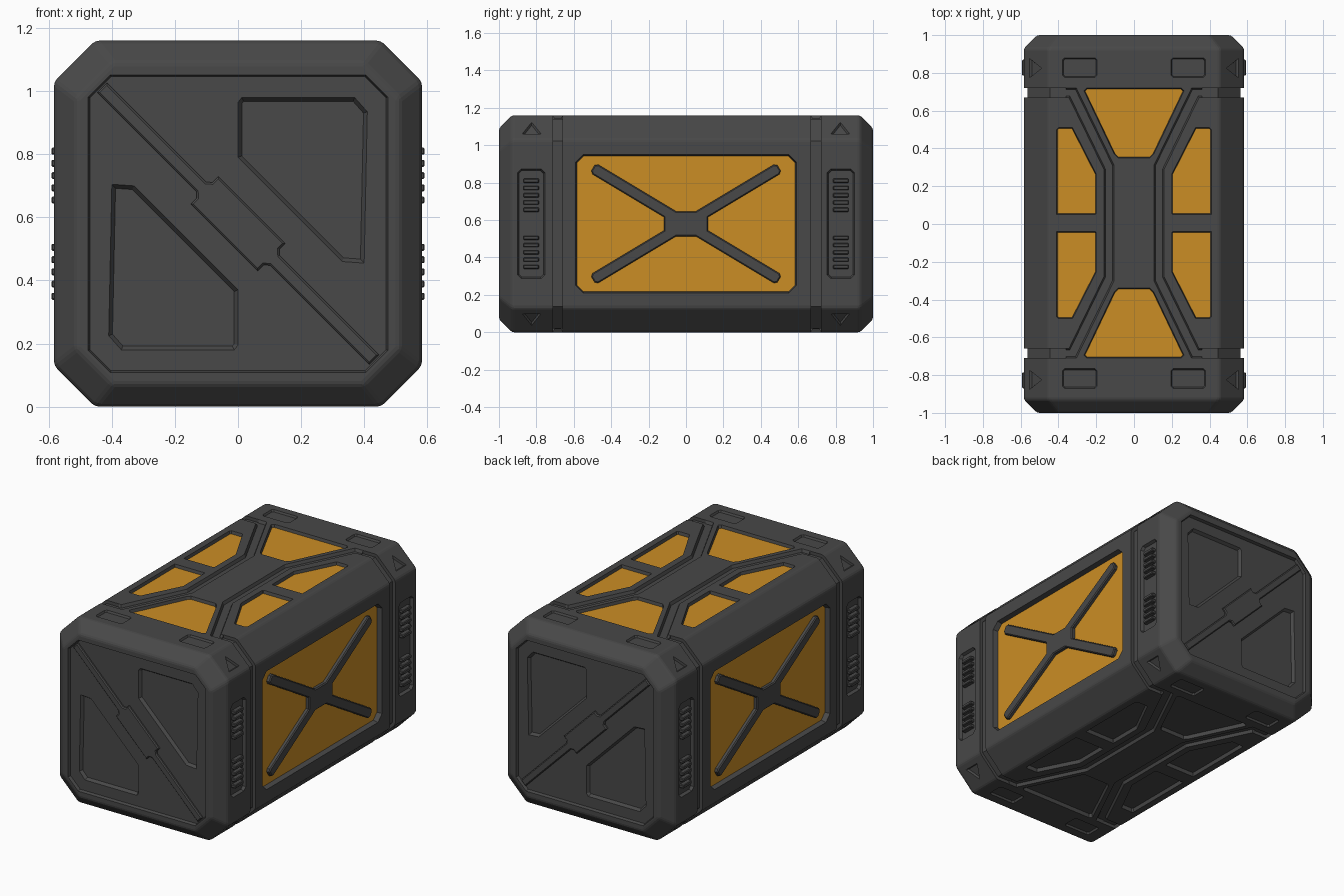
import bpy, bmesh, math
from mathutils import Vector

if "Cube" in bpy.data.objects:
    bpy.data.objects.remove(bpy.data.objects["Cube"])

W, H, CZ = 0.583, 1.16, 0.58          # half width, height, mid height


def material(name, rgb):
    m = bpy.data.materials.new(name)
    m.diffuse_color = (*rgb, 1)
    m.use_nodes = True
    m.node_tree.nodes["Principled BSDF"].inputs["Base Color"].default_value = m.diffuse_color
    return m


GREY = material("dark grey", (0.065, 0.065, 0.065))
AMBER = material("amber yellow", (0.6, 0.27, 0.018))


def offset(poly, d):
    """Shrink a polygon inward by d with mitred corners."""
    pts = [Vector(p) for p in poly]
    n = len(pts)
    area = sum(pts[i].x * pts[(i + 1) % n].y - pts[(i + 1) % n].x * pts[i].y for i in range(n))
    s = 1 if area > 0 else -1
    out = []
    for i in range(n):
        a = (pts[i] - pts[i - 1]).normalized()
        b = (pts[(i + 1) % n] - pts[i]).normalized()
        na, nb = Vector((-a.y, a.x)) * s, Vector((-b.y, b.x)) * s
        out.append(pts[i] + (na + nb) * (d / (1 + na.dot(nb))))
    return out


def prism(bm, poly, rings, place):
    """Closed prism; rings = (depth, inset); place maps (u, v, depth) to space."""
    loops = [[bm.verts.new(place(p[0], p[1], d)) for p in offset(poly, k)] for d, k in rings]
    n = len(poly)
    fs = [bm.faces.new(loops[0]), bm.faces.new(loops[-1])]
    for a, b in zip(loops, loops[1:]):
        fs += [bm.faces.new((a[i], a[(i + 1) % n], b[(i + 1) % n], b[i])) for i in range(n)]
    bmesh.ops.recalc_face_normals(bm, faces=fs)


def cut(bm, poly, d1, place, d0=0.0, inset=0.01):
    prism(bm, poly, [(d0 - 0.05, 0), (d0, 0), (d1, inset)], place)


def plate(bm, poly, floor, top, place, edge=0.006):
    prism(bm, poly, [(floor, 0), (top + edge, 0), (top, edge)], place)


def finish(bm, name, mat):
    me = bpy.data.meshes.new(name)
    bm.to_mesh(me)
    bm.free()
    me.materials.append(mat)
    ob = bpy.data.objects.new(name, me)
    bpy.context.collection.objects.link(ob)
    return ob


def octagon(hx, hy, c, cx=0, cy=0):
    return [(cx + x, cy + y) for x, y in (
        (hx - c, -hy), (hx, c - hy), (hx, hy - c), (hx - c, hy),
        (c - hx, hy), (-hx, hy - c), (-hx, c - hy), (c - hx, -hy))]


def flip(poly, sx, sy):
    return [(sx * x, sy * y) for x, y in poly]


# Placement on each kind of face (v on sides and ends is measured from mid height)
def on_top(s):
    return lambda u, v, d: (u, v + 0.005, CZ + s * (CZ - d))


def on_side(s):
    return lambda u, v, d: (s * (W - d), u, CZ + v)


def on_end(s):
    return lambda u, v, d: (u, s * (1 - d), CZ + v)


def on_corner(sx, sz):
    r = math.sqrt(0.5)
    return lambda u, v, d: (sx * (0.518 - r * d - r * v), u, CZ + sz * (0.515 - r * d + r * v))


S = (-1, 1)
QUADS = [(x, y) for x in S for y in S]

# Profiles
trapezoid = [(.25, .715), (.265, .70), (.105, .365), (.085, .345),
             (-.085, .345), (-.105, .365), (-.265, .70), (-.25, .715)]
window = [(.205, .045), (.41, .045), (.41, .495), (.40, .505), (.325, .505), (.20, .26), (.20, .05)]
half_groove = [(.42, .715), (.305, .715), (.105, .305)]
inner_groove = [(.16, .285), (.345, .665), (.42, .665)]
groove = (half_groove + flip(half_groove, 1, -1)[::-1]
          + flip(inner_groove, 1, -1)[::-1] + inner_groove)
side_panel = octagon(.59, .37, .04)
end_panel = [(0, .385), (.012, .40), (.37, .40), (.41, .355), (.40, -.125), (.33, -.12), (0, .21)]
triangle = [(-.05, -.048), (.05, -.048), (0, .04)]

# Body: chamfered block with tapered ends
bm = bmesh.new()
rings = []
for y, hx, hz, c in ((-1, .512, .51, .115), (-.93, W, CZ, .13), (.93, W, CZ, .13), (1, .512, .51, .115)):
    rings.append([bm.verts.new((p[0], y, CZ + p[1])) for p in octagon(hx, hz, c)])
for a, b in zip(rings, rings[1:]):
    for i in range(8):
        bm.faces.new((a[i], a[(i + 1) % 8], b[(i + 1) % 8], b[i]))
bm.faces.new(rings[0])
bm.faces.new(rings[-1])
bmesh.ops.recalc_face_normals(bm, faces=bm.faces)
body = finish(bm, "crate_body", GREY)
bev = body.modifiers.new("soft_edges", "BEVEL")
bev.width, bev.segments, bev.limit_method, bev.angle_limit = 0.012, 2, "ANGLE", math.radians(25)

# First cutter: end recesses and the band grooves round the sides
ca = bmesh.new()
for s in S:
    cut(ca, octagon(.475, .472, .07), 0.018, on_end(s), inset=0.006)
    for y in (-.685, .695):
        k = .02
        c_shape = [(.36, CZ - k), (W - .13 - k * .41, CZ - k), (W - k, CZ - .13 - k * .41)]
        c_shape = (c_shape + flip(c_shape, 1, -1)[::-1]
                   + [(.36, -.65), (.7, -.65), (.7, .65), (.36, .65)])
        prism(ca, c_shape, [(y - .0255, 0), (y + .0255, 0)],
              lambda u, v, d, s=s: (s * u, d, CZ + v))

# Second cutter: grooves, windows and pockets
cb = bmesh.new()
for s in S:
    for t in S:
        cut(cb, flip(groove, t, 1), 0.018, on_top(s), inset=0.008)
        cut(cb, flip(trapezoid, 1, t), 0.022, on_top(s), inset=0.006)
        cut(cb, flip(end_panel, t, t), 0.036, on_end(s), d0=0.018, inset=0.012)
        cut(cb, octagon(.073, .293, .02, .828 * t), 0.018, on_side(s), inset=0.008)
    for sx, sy in QUADS:
        cut(cb, flip(window, sx, sy), 0.022, on_top(s), inset=0.006)
        cut(cb, octagon(.092, .052, .012, .287 * sx, .823 * sy), 0.012, on_top(s), inset=0.006)
    cut(cb, side_panel, 0.035, on_side(s), inset=0.008)
for sx, sz in QUADS:
    for t in S:
        cut(cb, [(u + .825 * t, v) for u, v in triangle], 0.012, on_corner(sx, sz), inset=0.006)

cutters = []
for bmc, name in ((ca, "cutter_bands"), (cb, "cutter_pockets")):
    c = finish(bmc, name, GREY)
    c.hide_render = True
    cutters.append(c)
    m = body.modifiers.new(name, "BOOLEAN")
    m.operation, m.solver, m.object = "DIFFERENCE", "EXACT", c
bpy.context.view_layer.update()
carved = bpy.data.meshes.new_from_object(body.evaluated_get(bpy.context.evaluated_depsgraph_get()))
body.modifiers.clear()
body.data = carved
for c in cutters:
    bpy.data.objects.remove(c)

# Amber plates on the top windows and the side panels
bm = bmesh.new()
for t in S:
    plate(bm, offset(trapezoid, .004), .025, .018, on_top(1), .001)
    plate(bm, offset(flip(trapezoid, 1, -1), .004), .025, .018, on_top(1), .001) if t > 0 else None
    break
plate(bm, offset(flip(trapezoid, 1, -1), .004), .025, .018, on_top(1), .001)
for sx, sy in QUADS:
    plate(bm, offset(flip(window, sx, sy), .004), .025, .018, on_top(1), .001)
finish(bm, "top_window_plates", AMBER)
bm = bmesh.new()
for s in S:
    plate(bm, offset(side_panel, .006), .038, .031, on_side(s), .001)
finish(bm, "side_panel_plates", AMBER)

# Cross braces over the side panels
a = math.atan2(.3, .5)


def arm(t, w):
    return (t * math.cos(a) - w * math.sin(a), t * math.sin(a) + w * math.cos(a))


q = [arm(.12, -.03), arm(.565, -.03), arm(.58, -.018), arm(.58, .018), arm(.565, .03), arm(.08, .03)]
cross = q + flip(q, -1, 1)[::-1] + flip(q, -1, -1) + flip(q, 1, -1)[::-1]
bm = bmesh.new()
for s in S:
    plate(bm, cross, .034, .008, on_side(s))
finish(bm, "side_cross_braces", GREY)

# Diagonal bars with centre block on both ends
k = [(.61, .022), (.165, .022), (.15, .035), (.15, .062)]
bar = k + flip(k, -1, 1)[::-1] + flip(k, -1, -1) + flip(k, 1, -1)[::-1]
r = math.sqrt(0.5)
bar = [((x + y) * r, (y - x) * r) for x, y in bar]
bm = bmesh.new()
for s in S:
    plate(bm, bar, .022, .004, on_end(s))
finish(bm, "end_diagonal_bars", GREY)

# Vent ribs in the side pockets
bm = bmesh.new()
for s in S:
    for t in S:
        for g in S:
            for i in range(5):
                plate(bm, octagon(.042, .011, .004, .828 * t, g * (.075 + .0388 * i)),
                      .022, -.009, on_side(s), .004)
finish(bm, "vent_ribs", GREY)
